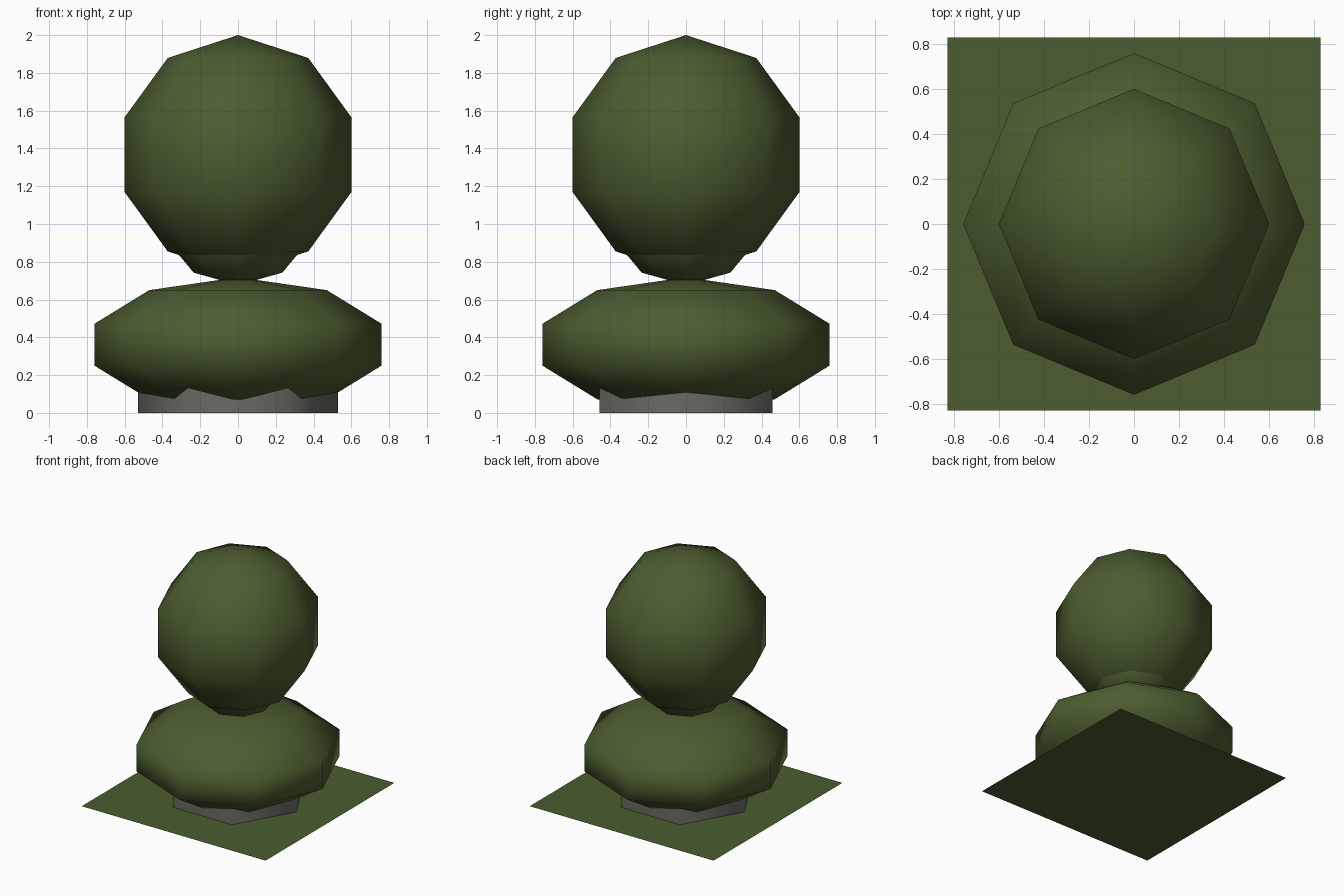
import bpy

cube = bpy.data.objects.get("Cube")
if cube:
    bpy.data.objects.remove(cube, do_unlink=True)


def material(name, color):
    mat = bpy.data.materials.new(name)
    mat.use_nodes = True
    mat.diffuse_color = (*color, 1)
    mat.node_tree.nodes["Principled BSDF"].inputs["Base Color"].default_value = (*color, 1)
    return mat


leaf_green = material("leaf_green", (0.07, 0.11, 0.029))
stone_grey = material("stone_grey", (0.147, 0.145, 0.125))


def finish(name, mat, smooth=True):
    obj = bpy.context.object
    obj.name = name
    obj.data.materials.append(mat)
    if smooth:
        bpy.ops.object.shade_smooth()


def foliage(name, radius, half_height, z):
    """Coarse eight-sided ball with its height scaled."""
    bpy.ops.mesh.primitive_uv_sphere_add(segments=8, ring_count=5, radius=1, location=(0, 0, z))
    bpy.context.object.scale = (radius, radius, half_height)
    bpy.ops.object.transform_apply(location=False, rotation=False, scale=True)
    finish(name, leaf_green)


# Ground patch
bpy.ops.mesh.primitive_plane_add(size=1.66, location=(0, 0, 0))
finish("ground_patch", leaf_green, smooth=False)

# Open six-sided base with corners on the x axis
bpy.ops.mesh.primitive_cylinder_add(vertices=6, radius=0.53, depth=0.22, end_fill_type='NOTHING',
                                    location=(0, 0, 0.11), rotation=(0, 0, 0.5236))
finish("stone_base", stone_grey)

# Stacked clipped foliage
foliage("lower_foliage", 0.8, 0.357, 0.361)
foliage("middle_foliage", 0.4, 0.35, 1.026)
foliage("upper_foliage", 0.633, 0.633, 1.367)
